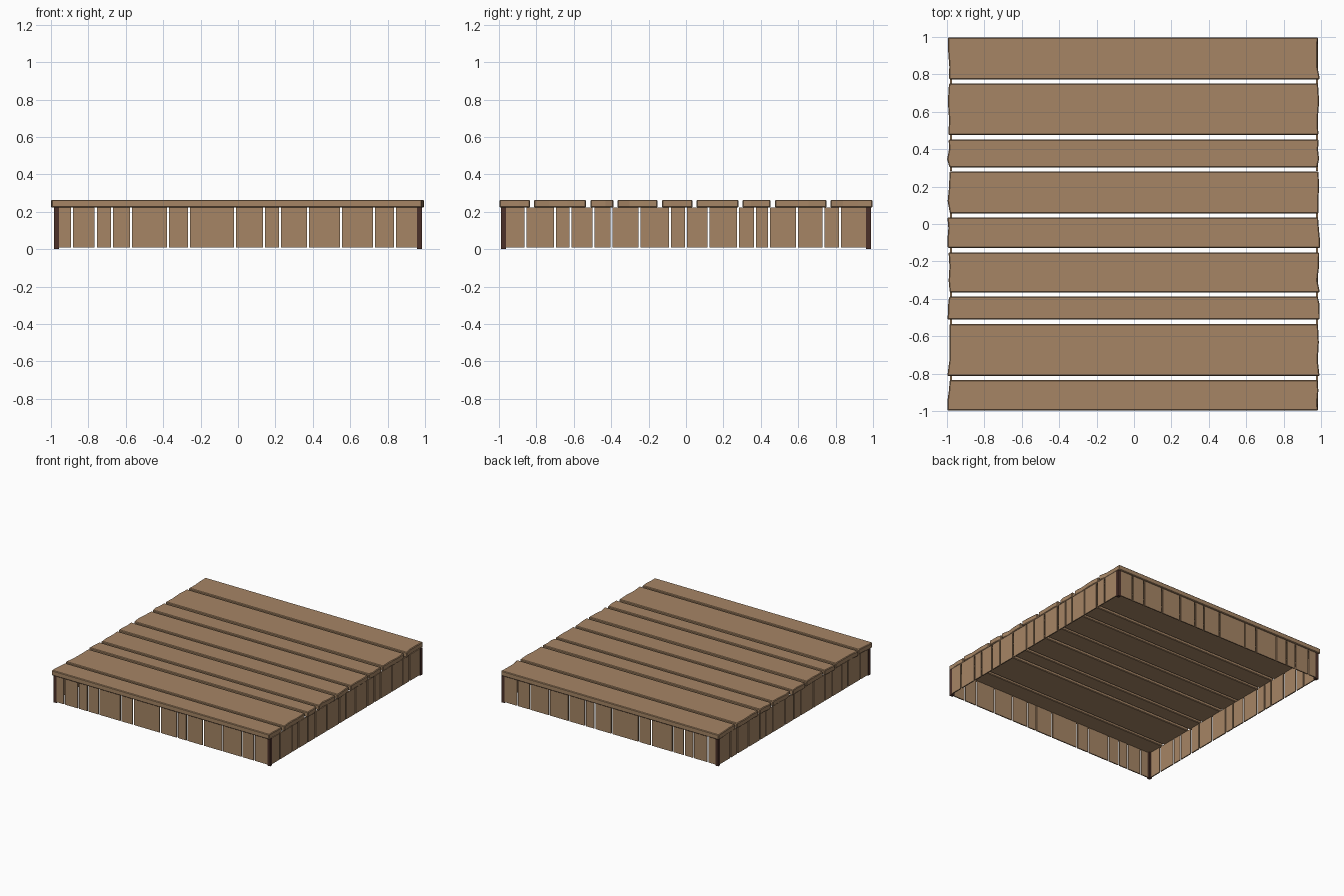
import bpy, bmesh, random

if "Cube" in bpy.data.objects:
    bpy.data.objects.remove(bpy.data.objects["Cube"])

random.seed(4)


def material(name, color):
    m = bpy.data.materials.new(name)
    m.diffuse_color = (*color, 1)
    m.use_nodes = True
    m.node_tree.nodes["Principled BSDF"].inputs["Base Color"].default_value = m.diffuse_color
    return m


WOOD = material("tan_wood", (0.38, 0.235, 0.13))
DARK = material("dark_wood", (0.07, 0.03, 0.022))


def prism(name, outline, z0, z1, mat, bevel=0.0):
    """Extrude a counter-clockwise xy outline from z0 to z1."""
    bm = bmesh.new()
    face = bm.faces.new([bm.verts.new((x, y, z0)) for x, y in outline])
    top = bmesh.ops.extrude_face_region(bm, geom=[face])["geom"]
    verts = [g for g in top if isinstance(g, bmesh.types.BMVert)]
    bmesh.ops.translate(bm, vec=(0, 0, z1 - z0), verts=verts)
    bmesh.ops.recalc_face_normals(bm, faces=bm.faces[:])
    mesh = bpy.data.meshes.new(name)
    bm.to_mesh(mesh)
    bm.free()
    mesh.materials.append(mat)
    ob = bpy.data.objects.new(name, mesh)
    bpy.context.collection.objects.link(ob)
    if bevel:
        mod = ob.modifiers.new("worn_edges", "BEVEL")
        mod.width = bevel
        mod.segments = 1
        mod.limit_method = 'ANGLE'
        mod.angle_limit = 1.0
    return ob


def box(name, x0, x1, y0, y1, z0, z1, mat):
    return prism(name, [(x0, y0), (x1, y0), (x1, y1), (x0, y1)], z0, z1, mat)


# Deck boards with slightly ragged ends
BOARDS = [(-0.998, -0.834), (-0.813, -0.535), (-0.511, -0.388),
          (-0.366, -0.152), (-0.128, 0.035), (0.056, 0.281),
          (0.302, 0.452), (0.476, 0.751), (0.773, 0.998)]
for i, (y0, y1) in enumerate(BOARDS):
    steps = [0, 0.3, 0.65, 1]
    right = [(random.uniform(0.979, 0.996), y0 + (y1 - y0) * t) for t in steps]
    left = [(-random.uniform(0.984, 0.999), y0 + (y1 - y0) * t)
            for t in reversed(steps)]
    prism(f"deck_board_{i + 1}", right + left, 0.222, 0.264, WOOD, 0.005)

# Skirt planks on all four sides, given by the gaps between them
OX, OY, T, G, P = 0.984, 0.988, 0.01, 0.006, 0.026
FRONT_GAPS = [-0.888, -0.76, -0.674, -0.572, -0.374, -0.262, -0.016,
              0.139, 0.225, 0.374, 0.551, 0.727, 0.84]
SIDE_GAPS = [-0.858, -0.70, -0.618, -0.495, -0.398, -0.249, -0.086, 0.0,
             0.12, 0.278, 0.369, 0.444, 0.594, 0.735, 0.824]


def spans(gaps, end):
    starts = [-end] + [g + G for g in gaps]
    stops = [g - G for g in gaps] + [end]
    return list(zip(starts, stops))


for i, (a, b) in enumerate(spans(FRONT_GAPS, OX - P)):
    box(f"front_skirt_plank_{i + 1}", a, b, -OY + 0.001, -OY + T, 0.008, 0.222, WOOD)
    box(f"back_skirt_plank_{i + 1}", a, b, OY - T, OY - 0.001, 0.008, 0.222, WOOD)
for i, (a, b) in enumerate(spans(SIDE_GAPS, OY - P)):
    box(f"left_skirt_plank_{i + 1}", -OX + 0.001, -OX + T, a, b, 0.008, 0.222, WOOD)
    box(f"right_skirt_plank_{i + 1}", OX - T, OX - 0.001, a, b, 0.008, 0.222, WOOD)

# Dark corner posts
for sx, nx in ((-1, "left"), (1, "right")):
    for sy, ny in ((-1, "front"), (1, "back")):
        xs = sorted((sx * OX, sx * (OX - P)))
        ys = sorted((sy * OY, sy * (OY - P)))
        box(f"{ny}_{nx}_corner_post", *xs, *ys, 0, 0.222, DARK)
